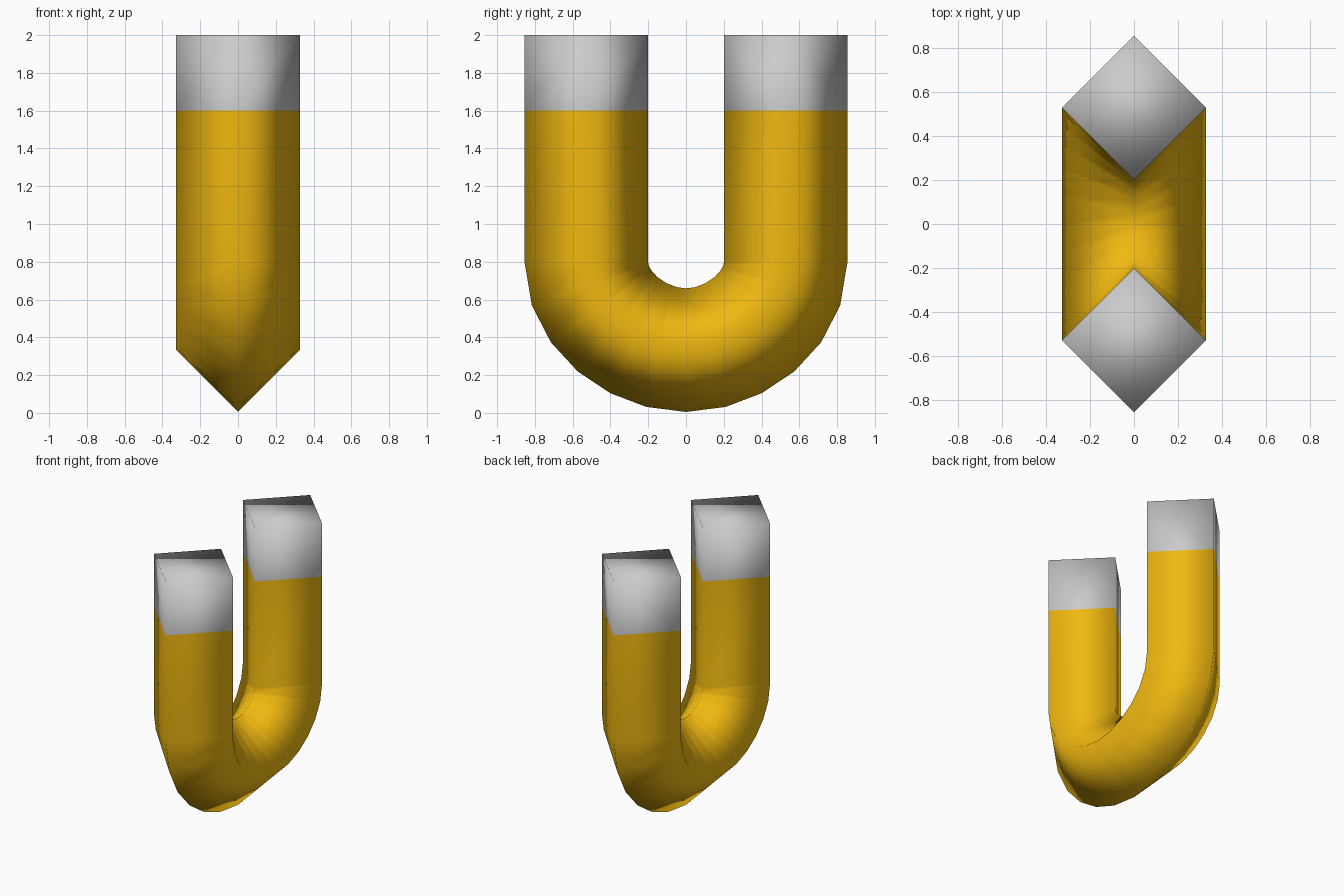
import bpy, bmesh, math
from mathutils import Vector

if "Cube" in bpy.data.objects:
    bpy.data.objects.remove(bpy.data.objects["Cube"])

R = 0.327          # half diagonal of the square bar
LEG_Y = 0.528      # leg centre line
BEND_Z, LOW_Z = 0.80, 0.332
TIP_Z, TOP_Z = 1.60, 2.0


def ring(bm, y, z, ny, nz):
    """Square section set on its corner: corners at outer, +x, inner, -x."""
    n = Vector((0, ny, nz)).normalized() * R
    c = Vector((0, y, z))
    x = Vector((R, 0, 0))
    return [bm.verts.new(p) for p in (c + n, c + x, c - n, c - x)]


def sweep(name, sections, cap=False, material=None):
    bm = bmesh.new()
    rings = [ring(bm, *s) for s in sections]
    for a, b in zip(rings, rings[1:]):
        for i in range(4):
            j = (i + 1) % 4
            bm.faces.new((a[i], a[j], b[j], b[i]))
    if cap:
        bm.faces.new(rings[-1])
    bmesh.ops.recalc_face_normals(bm, faces=bm.faces)
    for f in bm.faces:
        f.smooth = True
    me = bpy.data.meshes.new(name)
    bm.to_mesh(me)
    bm.free()
    ob = bpy.data.objects.new(name, me)
    bpy.context.collection.objects.link(ob)
    if material:
        me.materials.append(material)
    return ob


yellow = bpy.data.materials.new("yellow_paint")
yellow.diffuse_color = (0.87, 0.48, 0.005, 1)
yellow.use_nodes = True
yellow.node_tree.nodes["Principled BSDF"].inputs["Base Color"].default_value = yellow.diffuse_color

# Half of the bend: Bezier-like quarter, six segments
p = [Vector(v) for v in ((LEG_Y, BEND_Z), (LEG_Y, BEND_Z - 0.26), (0.26, LOW_Z), (0, LOW_Z))]
half = []
for k in range(7):
    t = k / 6
    u = 1 - t
    c = p[0]*u**3 + p[1]*3*u*u*t + p[2]*3*u*t*t + p[3]*t**3
    d = (p[1]-p[0])*u*u + (p[2]-p[1])*2*u*t + (p[3]-p[2])*t*t
    half.append((c.x, c.y, -d.y, d.x))

# U-shaped bar
right = [(LEG_Y, TIP_Z, 1, 0)] + half
left = [(-y, z, -ny, nz) for y, z, ny, nz in reversed(right[:-1])]
sweep("magnet_body", right + left, material=yellow)

# Bare metal tips
for s, side in ((1, "back"), (-1, "front")):
    sweep(side + "_tip", [(s*LEG_Y, TIP_Z, s, 0), (s*LEG_Y, TOP_Z, s, 0)], cap=True)
